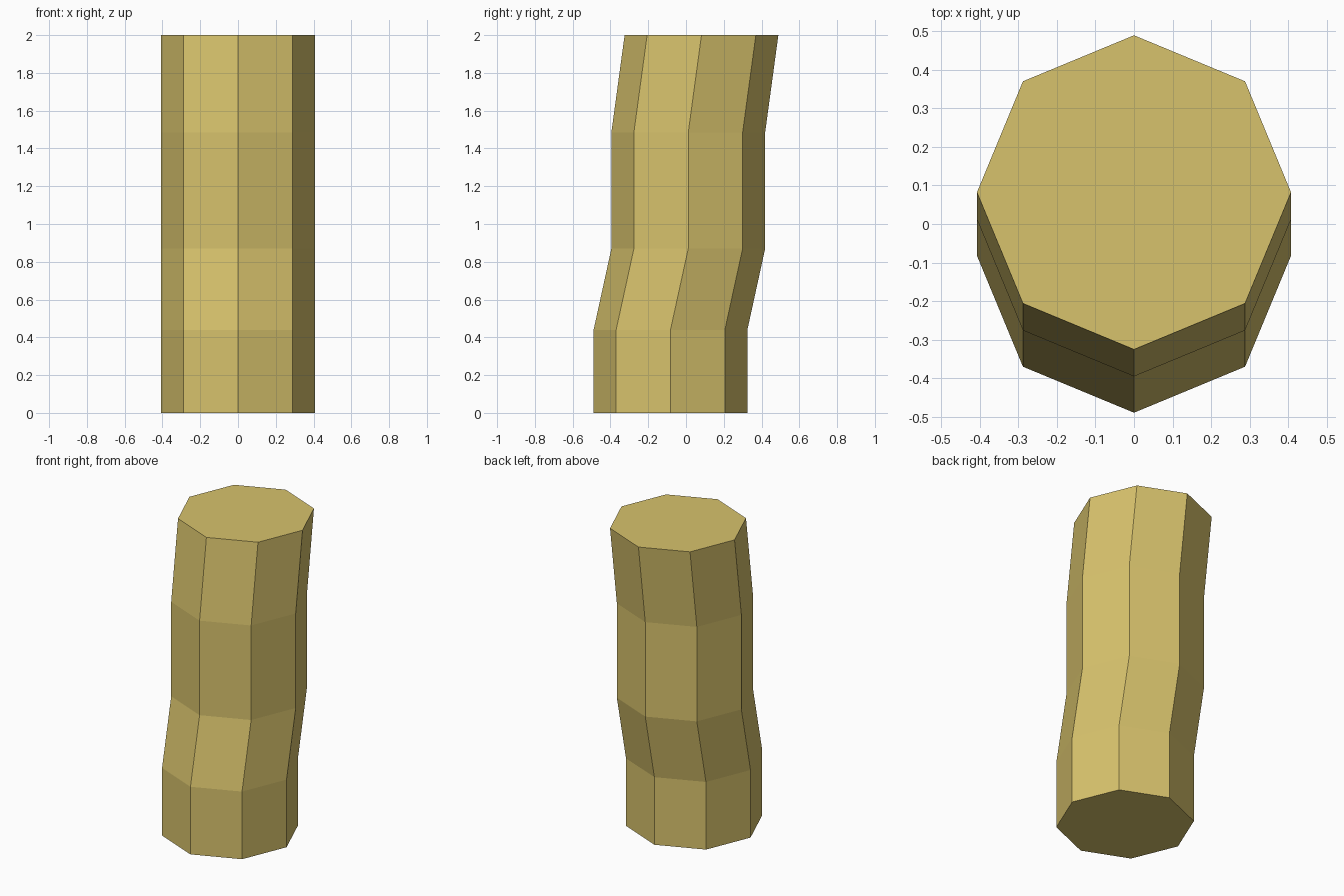
import bpy, bmesh
from math import cos, sin, pi

if "Cube" in bpy.data.objects:
    bpy.data.objects.remove(bpy.data.objects["Cube"])

SIDES, RADIUS = 8, 0.407
# Bent centre line: (y offset, height)
PATH = [(-0.082, 0.0), (-0.082, 0.44), (0.012, 0.87), (0.012, 1.485), (0.082, 2.0)]

# Octagonal rings stacked along the path
bm = bmesh.new()
rings = [[bm.verts.new((RADIUS * cos(2 * pi * i / SIDES),
                        y + RADIUS * sin(2 * pi * i / SIDES), z))
          for i in range(SIDES)] for y, z in PATH]

# Side walls
for low, high in zip(rings, rings[1:]):
    for i in range(SIDES):
        j = (i + 1) % SIDES
        bm.faces.new((low[i], low[j], high[j], high[i]))

# End caps
bm.faces.new(rings[0][::-1])
bm.faces.new(rings[-1])

mesh = bpy.data.meshes.new("bent_log")
bm.to_mesh(mesh)
bm.free()
log = bpy.data.objects.new("bent_log", mesh)
bpy.context.collection.objects.link(log)

# Straw-coloured material
mat = bpy.data.materials.new("straw")
mat.diffuse_color = (0.68, 0.54, 0.15, 1)
mat.use_nodes = True
mat.node_tree.nodes["Principled BSDF"].inputs["Base Color"].default_value = mat.diffuse_color
mesh.materials.append(mat)
